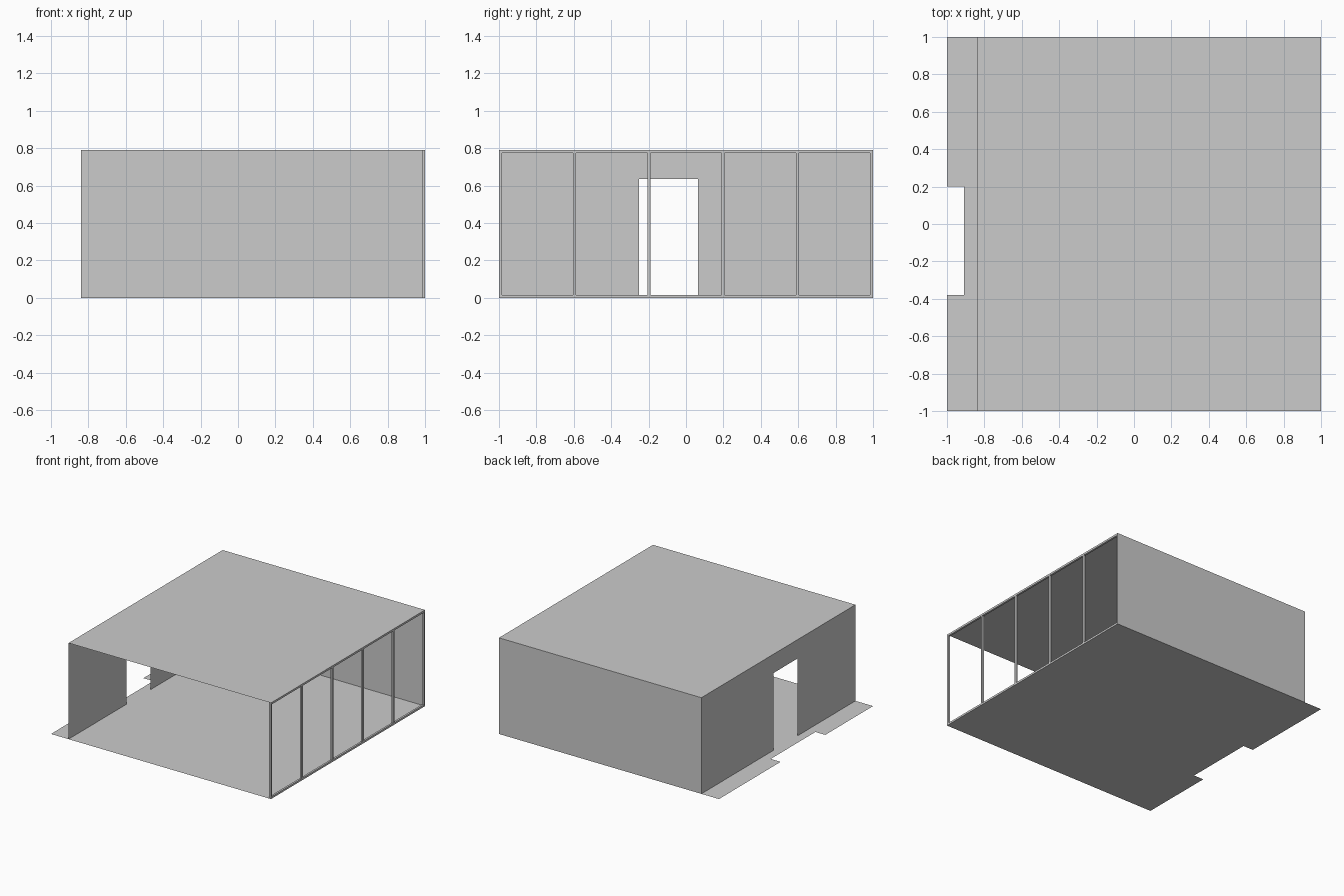
import bpy, bmesh

if "Cube" in bpy.data.objects:
    bpy.data.objects.remove(bpy.data.objects["Cube"])

H = 0.79          # room height
WALL_X = -0.84    # plane of the doorway wall
BAR = 0.016       # window bar width and depth
PANES = 5


def finish(name, bm):
    mesh = bpy.data.meshes.new(name)
    bm.to_mesh(mesh)
    bm.free()
    obj = bpy.data.objects.new(name, mesh)
    bpy.context.collection.objects.link(obj)
    return obj


def sheet(name, outline):
    """Thin flat panel from one closed outline."""
    bm = bmesh.new()
    bm.faces.new([bm.verts.new(p) for p in outline])
    return finish(name, bm)


# Floor, running past the doorway wall with a notch in its outer edge
sheet("floor", [(x, y, 0) for x, y in (
    (-1, -1), (1, -1), (1, 1), (-1, 1),
    (-1, 0.2), (-0.91, 0.2), (-0.91, -0.38), (-1, -0.38))])

# Ceiling
sheet("ceiling", [(WALL_X, -1, H), (1, -1, H), (1, 1, H), (WALL_X, 1, H)])

# Back wall
sheet("back_wall", [(1, 1, 0), (WALL_X, 1, 0), (WALL_X, 1, H), (1, 1, H)])

# Left wall with the doorway cut from its lower edge
sheet("doorway_wall", [(WALL_X, y, z) for y, z in (
    (1, 0), (0.065, 0), (0.065, 0.635), (-0.25, 0.635),
    (-0.25, 0), (-1, 0), (-1, H), (1, H))])

# Window frame: a grid of strips with the panes left open, given depth inward
pitch = (2 - BAR) / PANES
ys = []
for i in range(PANES + 1):
    ys += [-1 + i * pitch, -1 + i * pitch + BAR]
zs = [0, BAR, H - BAR, H]
bm = bmesh.new()
grid = [[bm.verts.new((1, y, z)) for z in zs] for y in ys]
for i in range(len(ys) - 1):
    for j in range(len(zs) - 1):
        if i % 2 == 1 and j == 1:
            continue
        bm.faces.new((grid[i][j], grid[i + 1][j],
                      grid[i + 1][j + 1], grid[i][j + 1]))
frame = finish("window_frame", bm)
solid = frame.modifiers.new("depth", 'SOLIDIFY')
solid.thickness = BAR
solid.offset = -1
